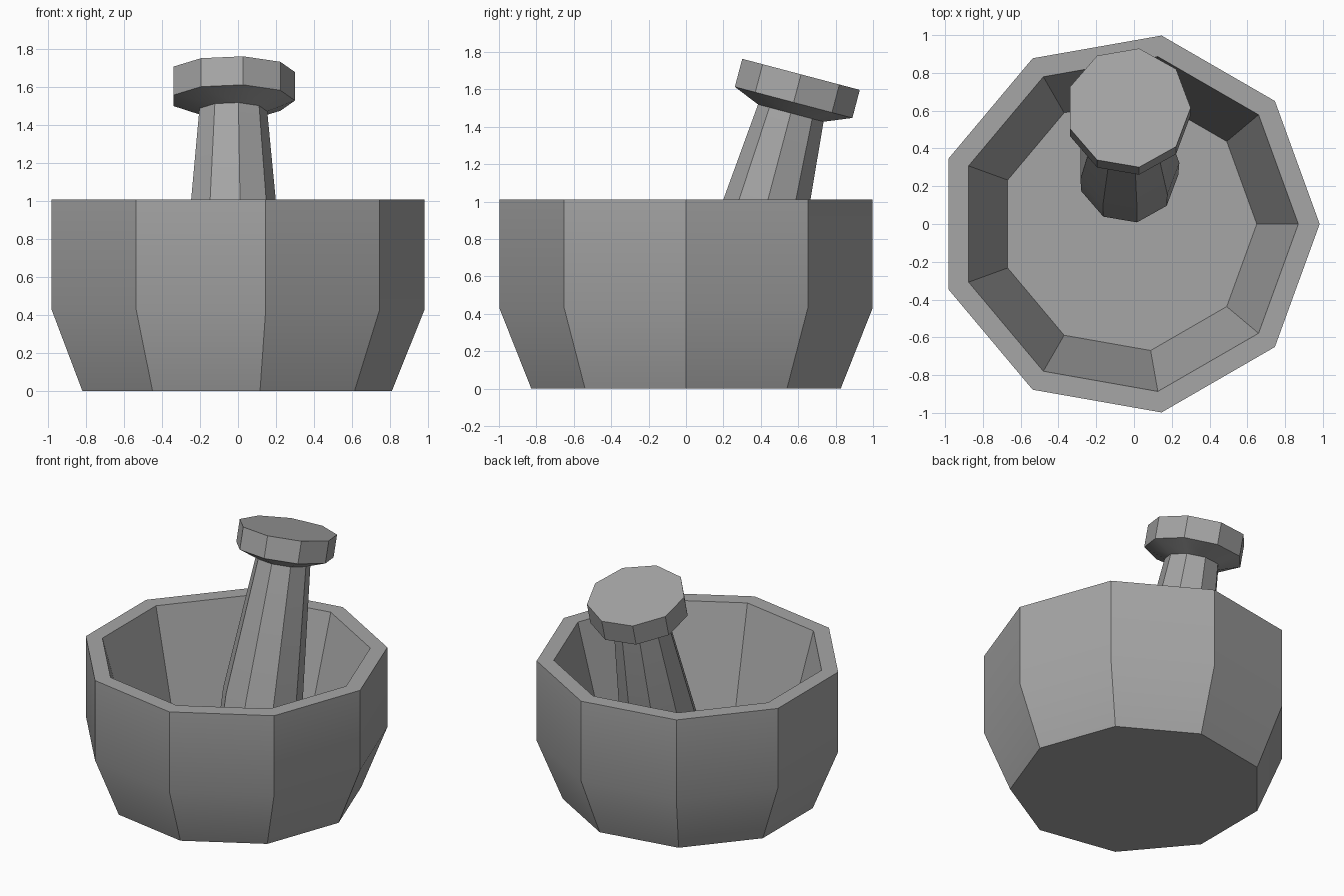
import bpy
import bmesh
import math

SIDES = 9

cube = bpy.data.objects.get("Cube")
if cube:
    bpy.data.objects.remove(cube, do_unlink=True)

stone = bpy.data.materials.new("grey_stone")
stone.use_nodes = True
colour = (0.38, 0.38, 0.38, 1)
stone.diffuse_color = colour
stone.node_tree.nodes["Principled BSDF"].inputs["Base Color"].default_value = colour


def lathe(name, profile, location, tilt=0.0):
    """Turn (radius, height) points around z and cap both ends."""
    bm = bmesh.new()
    rings = []
    for radius, z in profile:
        angles = [math.tau * i / SIDES for i in range(SIDES)]
        rings.append([bm.verts.new((radius * math.cos(a), radius * math.sin(a), z))
                      for a in angles])
    for a, b in zip(rings, rings[1:]):
        for i in range(SIDES):
            j = (i + 1) % SIDES
            bm.faces.new((a[i], a[j], b[j], b[i]))
    bm.faces.new(rings[0])
    bm.faces.new(rings[-1])
    bmesh.ops.recalc_face_normals(bm, faces=bm.faces)
    mesh = bpy.data.meshes.new(name)
    bm.to_mesh(mesh)
    bm.free()
    mesh.materials.append(stone)
    obj = bpy.data.objects.new(name, mesh)
    bpy.context.collection.objects.link(obj)
    obj.location = location
    obj.rotation_euler.x = math.radians(tilt)
    bpy.ops.object.select_all(action='DESELECT')
    obj.select_set(True)
    bpy.context.view_layer.objects.active = obj
    bpy.ops.object.shade_smooth_by_angle(angle=math.radians(30))
    return obj


# Mortar: outer wall, rim, inner wall and floor
lathe("mortar_bowl",
      [(0.84, 0), (1.013, 0.43), (1.013, 1.01), (0.90, 1.01), (0.68, 0.19)],
      (-0.03, 0, 0))

# Pestle: knob, neck, tapered handle and blunt grinding end
lathe("pestle",
      [(0.33, 0), (0.33, -0.155), (0.184, -0.214), (0.27, -1.138),
       (0.265, -1.386), (0.18, -1.49)],
      (-0.03, 0.615, 1.68), tilt=-14.8)
